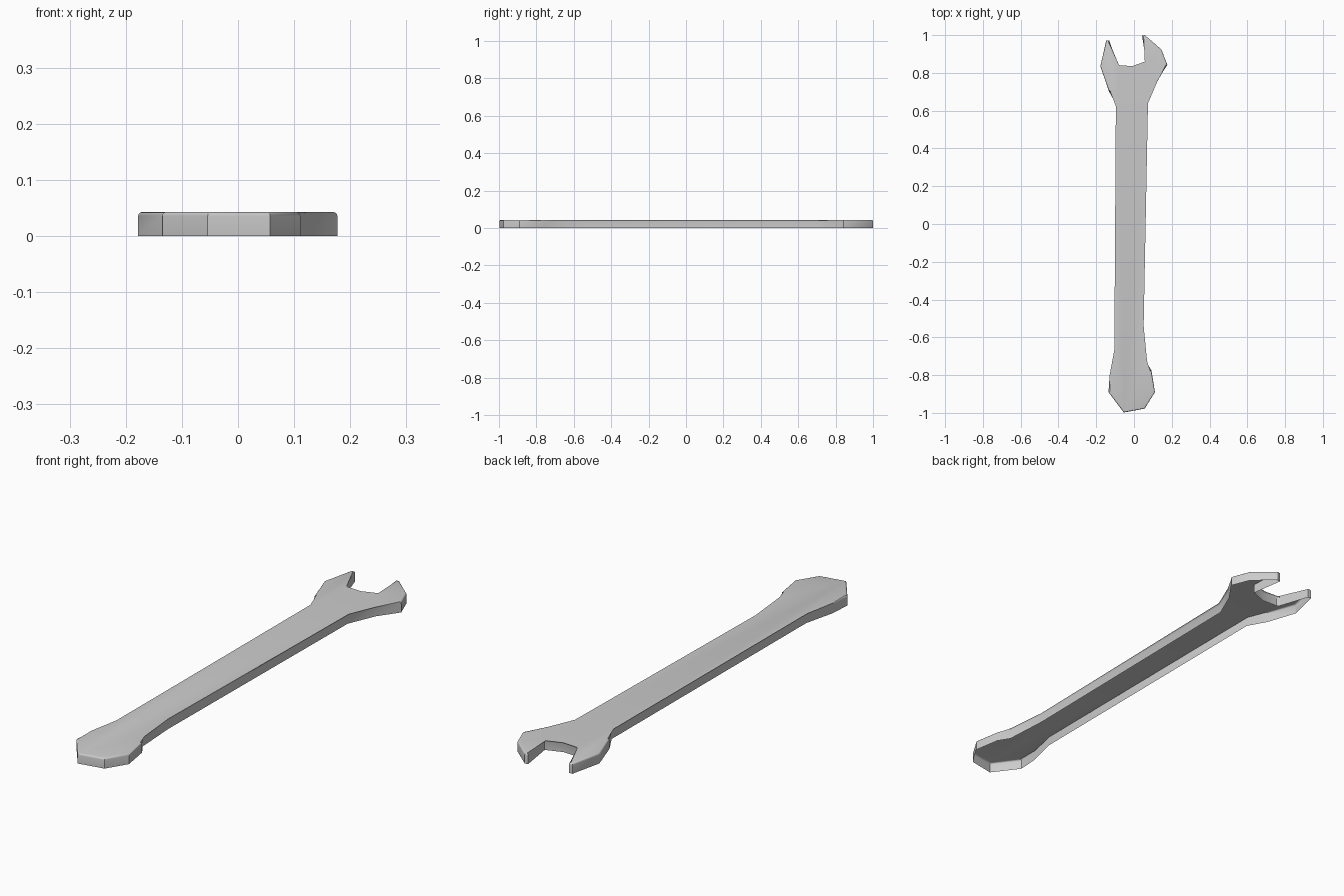
import bpy, bmesh, math

if "Cube" in bpy.data.objects:
    bpy.data.objects.remove(bpy.data.objects["Cube"])

HEIGHT = 0.043
BEVEL = 0.007

# Wrench outline seen from above, counter-clockwise from the left jaw tip
OUTLINE = [
    (-0.147, 0.972), (-0.178, 0.835), (-0.134, 0.705), (-0.089, 0.625),   # left jaw
    (-0.097, -0.667), (-0.129, -0.80), (-0.135, -0.89),                   # handle, left side
    (-0.054, -0.998), (0.057, -0.977), (0.111, -0.89),                    # rounded butt
    (0.092, -0.775), (0.062, -0.727), (0.051, -0.54), (0.067, 0.64),      # handle, right side
    (0.117, 0.757), (0.177, 0.842), (0.145, 0.924), (0.057, 1.0),         # right jaw
    (0.043, 0.998), (0.065, 0.855), (-0.007, 0.829), (-0.077, 0.833),     # jaw opening
    (-0.087, 0.841), (-0.131, 0.972),
]

bm = bmesh.new()

# Top plate and side walls; the underside is left open
top = [bm.verts.new((x, y, HEIGHT)) for x, y in OUTLINE]
low = [bm.verts.new((x, y, 0)) for x, y in OUTLINE]
plate = bm.faces.new(top)
for i in range(len(top)):
    j = (i + 1) % len(top)
    bm.faces.new((low[i], low[j], top[j], top[i]))

# Rounded upper rim
bmesh.ops.bevel(bm, geom=list(plate.edges), offset=BEVEL, offset_type='OFFSET',
                segments=3, profile=0.5, affect='EDGES', clamp_overlap=False)

mesh = bpy.data.meshes.new("wrench_body")
bm.to_mesh(mesh)
bm.free()
wrench = bpy.data.objects.new("wrench_body", mesh)
bpy.context.collection.objects.link(wrench)

# Soft rim, crisp corners
bpy.context.view_layer.objects.active = wrench
wrench.select_set(True)
bpy.ops.object.shade_smooth_by_angle(angle=math.radians(31))
